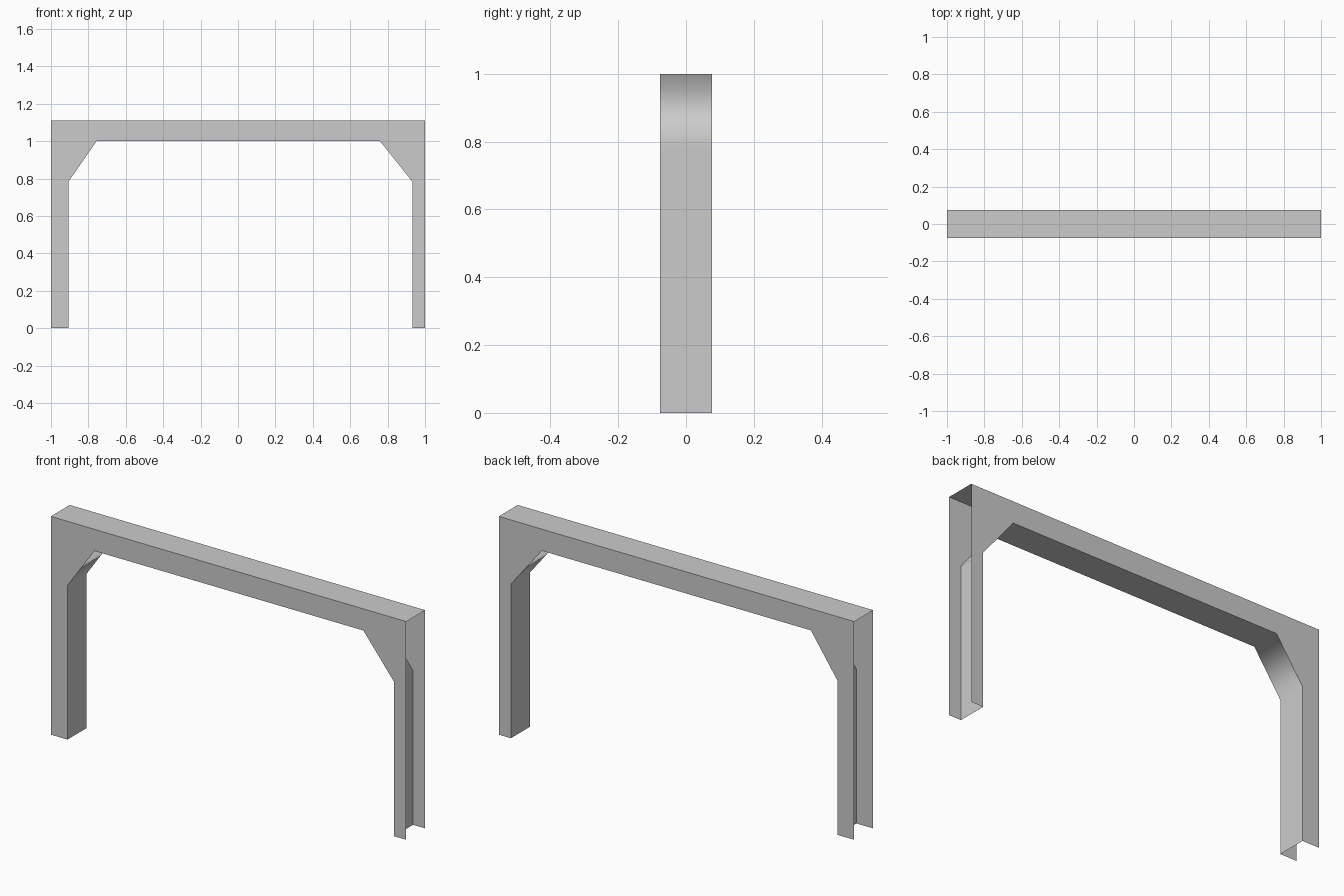
import bpy

if "Cube" in bpy.data.objects:
    bpy.data.objects.remove(bpy.data.objects["Cube"])

DEPTH = 0.076      # half thickness of the frame
TOP = 1.11

# inner edge of the opening, left foot to right foot (x, z)
inner = [(-0.906, 0), (-0.906, 0.784), (-0.756, 1.0),
         (0.759, 1.0), (0.932, 0.784), (0.932, 0)]


def add_mesh(name, verts, faces):
    mesh = bpy.data.meshes.new(name)
    mesh.from_pydata(verts, [], faces)
    mesh.update()
    obj = bpy.data.objects.new(name, mesh)
    bpy.context.collection.objects.link(obj)
    return obj


# front and back panels: one flat portal outline each
outline = [(-1, 0)] + inner + [(1, 0), (1, TOP), (-1, TOP)]
for name, y in (("front_panel", -DEPTH), ("back_panel", DEPTH)):
    order = list(range(len(outline)))
    # front outline winds so that its normal faces -y, the back is reversed
    face = order if y < 0 else order[::-1]
    add_mesh(name, [(x, y, z) for x, z in outline], [face])

# top cover (outer ends and feet stay open)
add_mesh("top_cover",
         [(-1, -DEPTH, TOP), (1, -DEPTH, TOP), (1, DEPTH, TOP), (-1, DEPTH, TOP)],
         [(0, 1, 2, 3)])

# lining of the opening, smooth across the slanted corners
n = len(inner)
verts = [(x, y, z) for y in (-DEPTH, DEPTH) for x, z in inner]
lining = add_mesh("opening_lining", verts,
                  [(i, i + n, i + n + 1, i + 1) for i in range(n - 1)])
for poly in lining.data.polygons:
    poly.use_smooth = True
weighted = lining.modifiers.new("weighted_normals", 'WEIGHTED_NORMAL')
weighted.weight = 100
